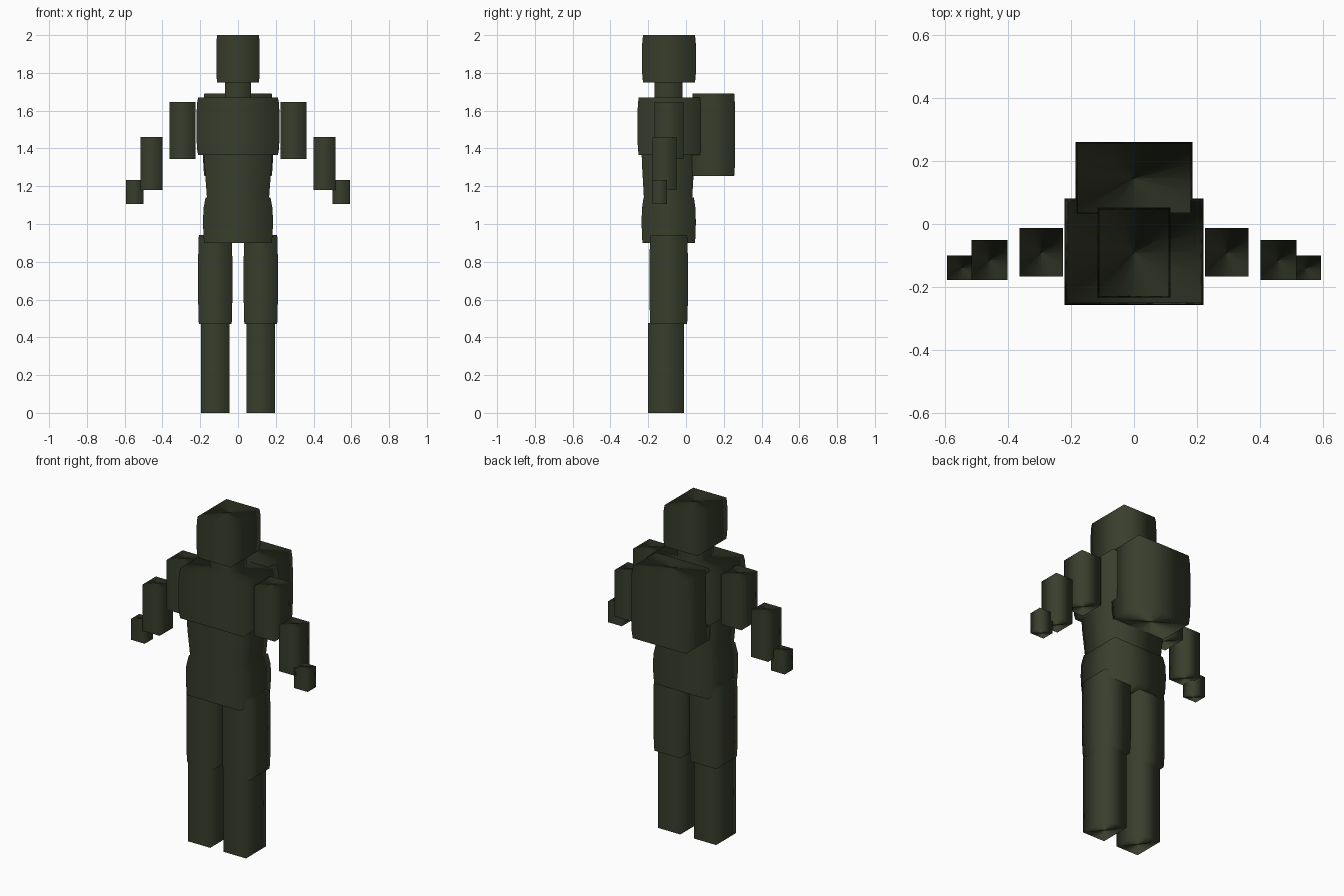
import bpy
import math
from mathutils import Vector

if "Cube" in bpy.data.objects:
    bpy.data.objects.remove(bpy.data.objects["Cube"])

olive = bpy.data.materials.new("dark olive")
olive.diffuse_color = (0.040, 0.048, 0.025, 1)
olive.use_nodes = True
olive.node_tree.nodes["Principled BSDF"].inputs["Base Color"].default_value = olive.diffuse_color

BARREL = [(0, 0.96), (0.1, 0.985), (0.3, 1), (0.7, 1), (0.9, 0.985), (1, 0.96)]
STRAIGHT = [(0, 1), (1, 1)]
WAIST = [(0, 0.91), (0.3, 0.94), (0.7, 0.98), (1, 1)]
HIPS = [(0, 0.97), (0.2, 0.99), (0.45, 1), (0.75, 0.99), (1, 0.93)]
SEGMENTS = 16


def block(name, x, y, z, profile):
    """Squared tube between the x, y and z ranges, swelling along a profile, with fan caps."""
    cx, cy = sum(x) / 2, sum(y) / 2
    hx, hy = (x[1] - x[0]) / 2, (y[1] - y[0]) / 2
    verts, faces = [], []
    for t, s in profile:
        for i in range(SEGMENTS):
            a = math.tau * i / SEGMENTS
            c, d = math.cos(a), math.sin(a)
            k = s / max(abs(c), abs(d))
            verts.append((cx + hx * c * k, cy + hy * d * k, z[0] + t * (z[1] - z[0])))
    rings = len(profile)
    for r in range(rings - 1):
        for i in range(SEGMENTS):
            a, j = r * SEGMENTS, (i + 1) % SEGMENTS
            faces.append((a + i, a + j, a + SEGMENTS + j, a + SEGMENTS + i))
    bottom, top = len(verts), len(verts) + 1
    verts += [(cx, cy, z[0]), (cx, cy, z[1])]
    last = (rings - 1) * SEGMENTS
    for i in range(SEGMENTS):
        j = (i + 1) % SEGMENTS
        faces += [(bottom, j, i), (top, last + i, last + j)]

    mesh = bpy.data.meshes.new(name)
    mesh.from_pydata(verts, [], faces)
    mesh.materials.append(olive)
    mesh.shade_smooth()
    # Rounded shading: normals point away from the vertical axis
    normals = []
    for poly in mesh.polygons:
        for v in poly.vertices:
            p = poly.center if v in (bottom, top) else mesh.vertices[v].co
            normals.append(Vector(((p.x - cx) / hx, (p.y - cy) / hy, 0)).normalized())
    mesh.normals_split_custom_set(normals)
    bpy.context.collection.objects.link(bpy.data.objects.new(name, mesh))


def pair(name, x, y, z, profile):
    block("right_" + name, x, y, z, profile)
    block("left_" + name, (-x[1], -x[0]), y, z, profile)


# Head and trunk
block("head", (-0.115, 0.115), (-0.233, 0.053), (1.75, 2.0), BARREL)
block("neck", (-0.07, 0.07), (-0.167, -0.018), (1.66, 1.76), STRAIGHT)
block("chest", (-0.22, 0.22), (-0.257, 0.08), (1.365, 1.67), BARREL)
block("abdomen", (-0.18, 0.18), (-0.235, 0.045), (1.13, 1.37), WAIST)
block("pelvis", (-0.185, 0.185), (-0.235, 0.052), (0.90, 1.14), HIPS)
block("backpack", (-0.186, 0.186), (0.03, 0.26), (1.255, 1.69), BARREL)

# Arms
pair("upper_arm", (0.225, 0.363), (-0.167, -0.012), (1.345, 1.645), STRAIGHT)
pair("forearm", (0.40, 0.515), (-0.178, -0.05), (1.18, 1.46), STRAIGHT)
pair("hand", (0.50, 0.592), (-0.178, -0.10), (1.105, 1.232), STRAIGHT)

# Legs
pair("thigh", (0.03, 0.211), (-0.193, 0.01), (0.47, 0.943), BARREL)
pair("shin", (0.045, 0.195), (-0.202, -0.01), (0, 0.475), STRAIGHT)
